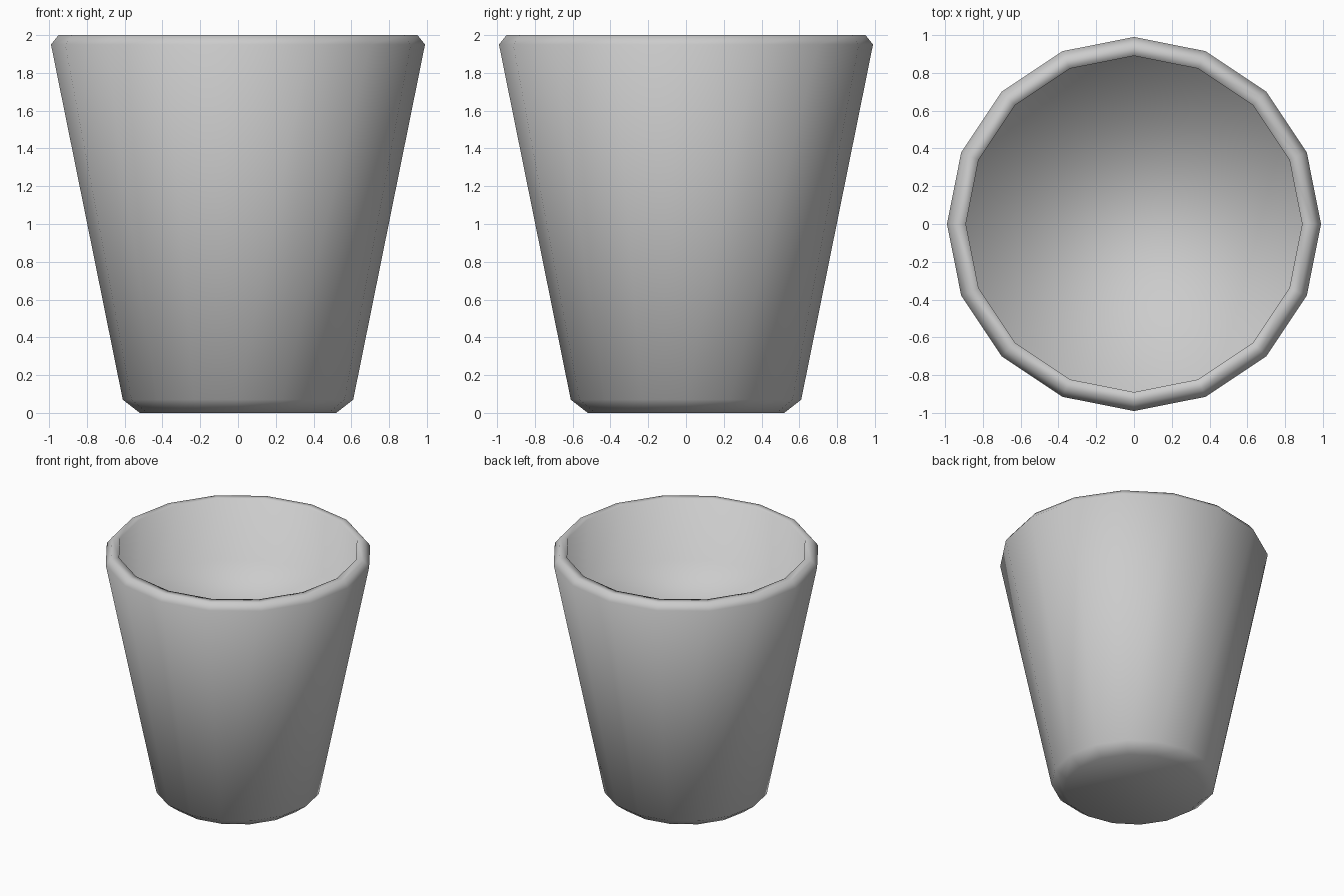
import bpy
import bmesh
import math

if "Cube" in bpy.data.objects:
    bpy.data.objects.remove(bpy.data.objects["Cube"])

SIDES = 16

# Cross-section (radius, height): base, outer wall, rim, straight inner wall, raised floor
PROFILE = [
    (0.52, 0.0), (0.61, 0.07), (0.99, 1.95), (0.95, 2.0),
    (0.89, 2.0), (0.89, 1.5),
]


def ring(bm, radius, z):
    step = 2 * math.pi / SIDES
    return [bm.verts.new((radius * math.cos(i * step), radius * math.sin(i * step), z))
            for i in range(SIDES)]


# Tapered cup body, turned from the profile
bm = bmesh.new()
rings = [ring(bm, r, z) for r, z in PROFILE]
for a, b in zip(rings, rings[1:]):
    for i in range(SIDES):
        j = (i + 1) % SIDES
        bm.faces.new((a[i], a[j], b[j], b[i]))

# Underside and inner floor
bm.faces.new(list(reversed(rings[0])))
bm.faces.new(rings[-1])
bmesh.ops.recalc_face_normals(bm, faces=bm.faces)

# Smooth shading all over
for f in bm.faces:
    f.smooth = True

mesh = bpy.data.meshes.new("cup")
bm.to_mesh(mesh)
bm.free()
cup = bpy.data.objects.new("cup", mesh)
bpy.context.collection.objects.link(cup)
